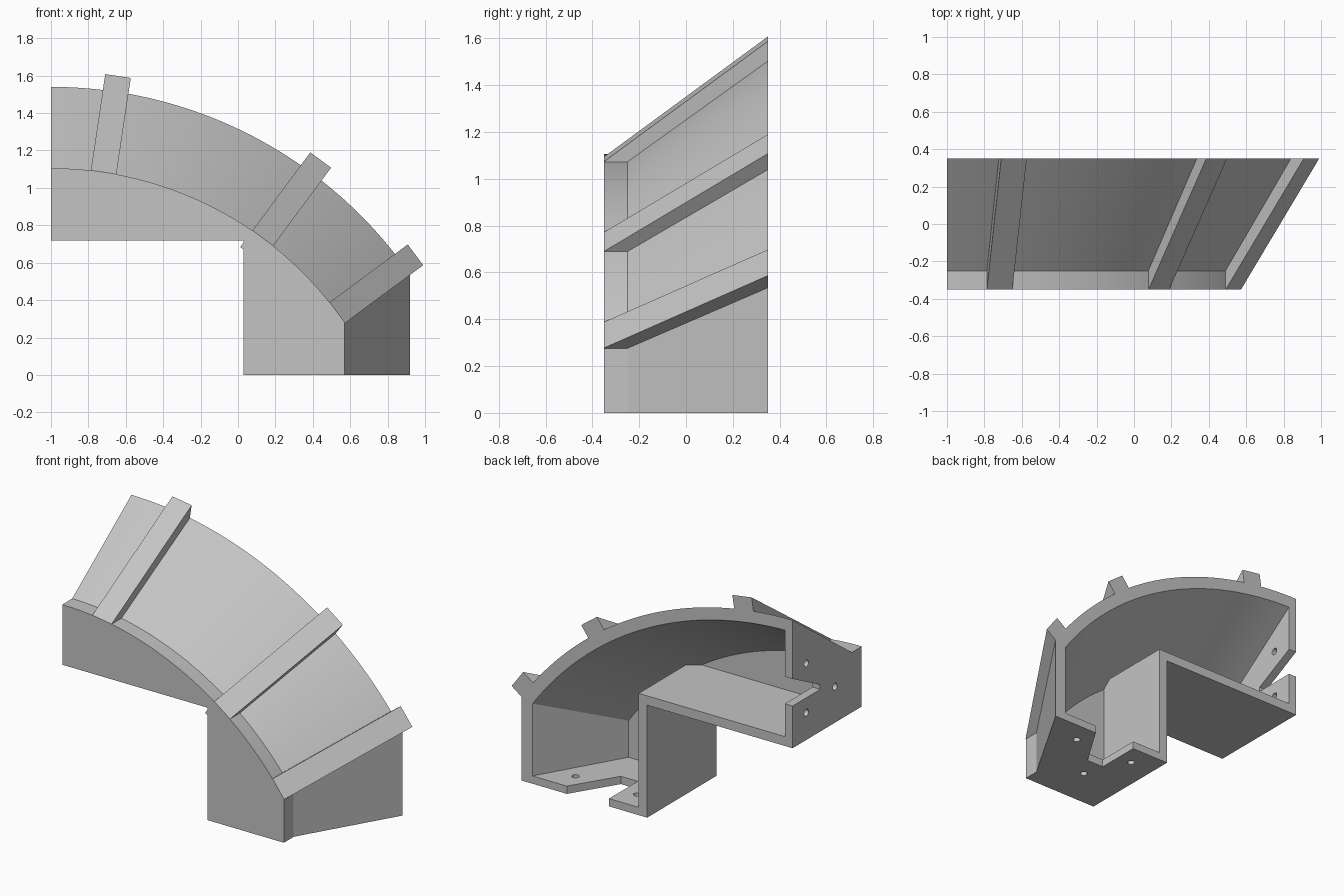
import bpy, bmesh
from math import sin, cos, asin, acos, radians
from mathutils import Vector

cube = bpy.data.objects.get("Cube")
if cube:
    bpy.data.objects.remove(cube, do_unlink=True)

FRONT, STEP, BACK = -0.35, -0.25, 0.35      # depth stations
CX, CZ = -1.0, -0.8                         # centre of the arch
R_FRONT, R_SLOPE = 1.905, 0.725             # arch radius and its flare
SEGMENTS = 48

grey = bpy.data.materials.new("plain grey")
grey.use_nodes = True
grey.diffuse_color = (0.55, 0.55, 0.55, 1)
grey.node_tree.nodes["Principled BSDF"].inputs["Base Color"].default_value = grey.diffuse_color


def loft(name, rings):
    """Closed solid through matching rings of points."""
    bm = bmesh.new()
    loops = [[bm.verts.new(p) for p in ring] for ring in rings]
    n = len(loops[0])
    for a, b in zip(loops, loops[1:]):
        for i in range(n):
            j = (i + 1) % n
            bm.faces.new((a[i], a[j], b[j], b[i]))
    bm.faces.new(loops[0])
    bm.faces.new(loops[-1])
    bmesh.ops.recalc_face_normals(bm, faces=bm.faces)
    mesh = bpy.data.meshes.new(name)
    bm.to_mesh(mesh)
    bm.free()
    mesh.materials.append(grey)
    obj = bpy.data.objects.new(name, mesh)
    bpy.context.collection.objects.link(obj)
    return obj


def box(name, lo, hi):
    (x0, y0, z0), (x1, y1, z1) = lo, hi
    ring = [(x0, y0), (x1, y0), (x1, y1), (x0, y1)]
    return loft(name, [[(x, y, z) for x, y in ring] for z in (z0, z1)])


def cut(obj, cutter):
    """Subtract the cutter, then discard it."""
    cutter.hide_render = True
    mod = obj.modifiers.new("cut", 'BOOLEAN')
    mod.operation, mod.solver, mod.object = 'DIFFERENCE', 'EXACT', cutter
    bpy.context.view_layer.objects.active = obj
    bpy.ops.object.modifier_apply(modifier=mod.name)
    bpy.data.objects.remove(cutter, do_unlink=True)


def arch_ring(y, left, floor, wall):
    """Section at depth y: quarter arch over a flat floor, inset by the wall."""
    flare = max(y - STEP, 0)
    radius = R_FRONT + R_SLOPE * flare - wall
    side = 0.57 + 0.583 * flare - wall
    a0, a1 = asin((left - CX) / radius), asin((side - CX) / radius)
    ring = [(side, y, floor), (left, y, floor)]
    for i in range(SEGMENTS + 1):
        a = a0 + (a1 - a0) * i / SEGMENTS
        ring.append((CX + radius * sin(a), y, CZ + radius * cos(a)))
    return ring


# Flared shell, hollow from the back, with a square inner corner
shell = loft("flared_shell", [arch_ring(y, -1, 0, 0) for y in (FRONT, STEP, BACK)])
cavity = loft("cavity", [arch_ring(y, -0.945, 0.05, 0.078) for y in (-0.18, BACK + 0.02)])
cut(cavity, box("inner_corner", (-2, -1, -1), (0.09, 1, 0.78)))
cut(shell, cavity)
cut(shell, box("square_notch", (-2, -1, -1), (0.03, 1, 0.72)))

# Tapered slots in the two end plates, open to the back
foot_slot = [(0.30, 0.4), (0.30, 0.06), (0.42, 0.06), (0.63, 0.4)]
cut(shell, loft("foot_slot", [[(x, y, z) for x, y in foot_slot] for z in (-0.1, 0.1)]))
end_slot = [(0.99, 0.4), (0.99, 0.07), (1.02, 0.07), (1.19, 0.4)]
cut(shell, loft("end_slot", [[(x, y, z) for z, y in end_slot] for x in (-1.1, -0.9)]))


# Screw holes through both end plates
def circle(u, v, r=0.022, n=20):
    return [(u + r * cos(radians(360 * i / n)), v + r * sin(radians(360 * i / n))) for i in range(n)]


for x, y in ((0.635, 0.21), (0.20, 0.21), (0.335, -0.08)):
    cut(shell, loft("foot_hole", [[(u, v, z) for u, v in circle(x, y)] for z in (-0.1, 0.1)]))
for z, y in ((1.21, 0.21), (0.894, 0.21), (0.95, -0.08)):
    cut(shell, loft("end_hole", [[(x, v, u) for u, v in circle(z, y)] for x in (-1.1, -0.9)]))

bpy.ops.object.select_all(action='DESELECT')
shell.select_set(True)
bpy.context.view_layer.objects.active = shell
bpy.ops.object.shade_smooth_by_angle(angle=radians(25))

# Three straight ribs following the flare
HALF_WIDTH, RIB_DEPTH = 0.069, 0.11
for name, degrees in (("upper_rib", 8.5), ("middle_rib", 36.5), ("lower_rib", 53.5)):
    a = radians(degrees)
    out, along = Vector((sin(a), 0, cos(a))), Vector((cos(a), 0, -sin(a)))
    rings = []
    for y in (FRONT, BACK):
        top = R_FRONT + R_SLOPE * (y - FRONT) + 0.012 * (y > 0)
        base = Vector((CX, y, CZ))
        rings.append([base + out * r + along * w for r, w in (
            (top, -HALF_WIDTH), (top, HALF_WIDTH),
            (top - RIB_DEPTH, HALF_WIDTH), (top - RIB_DEPTH, -HALF_WIDTH))])
    loft(name, rings)
